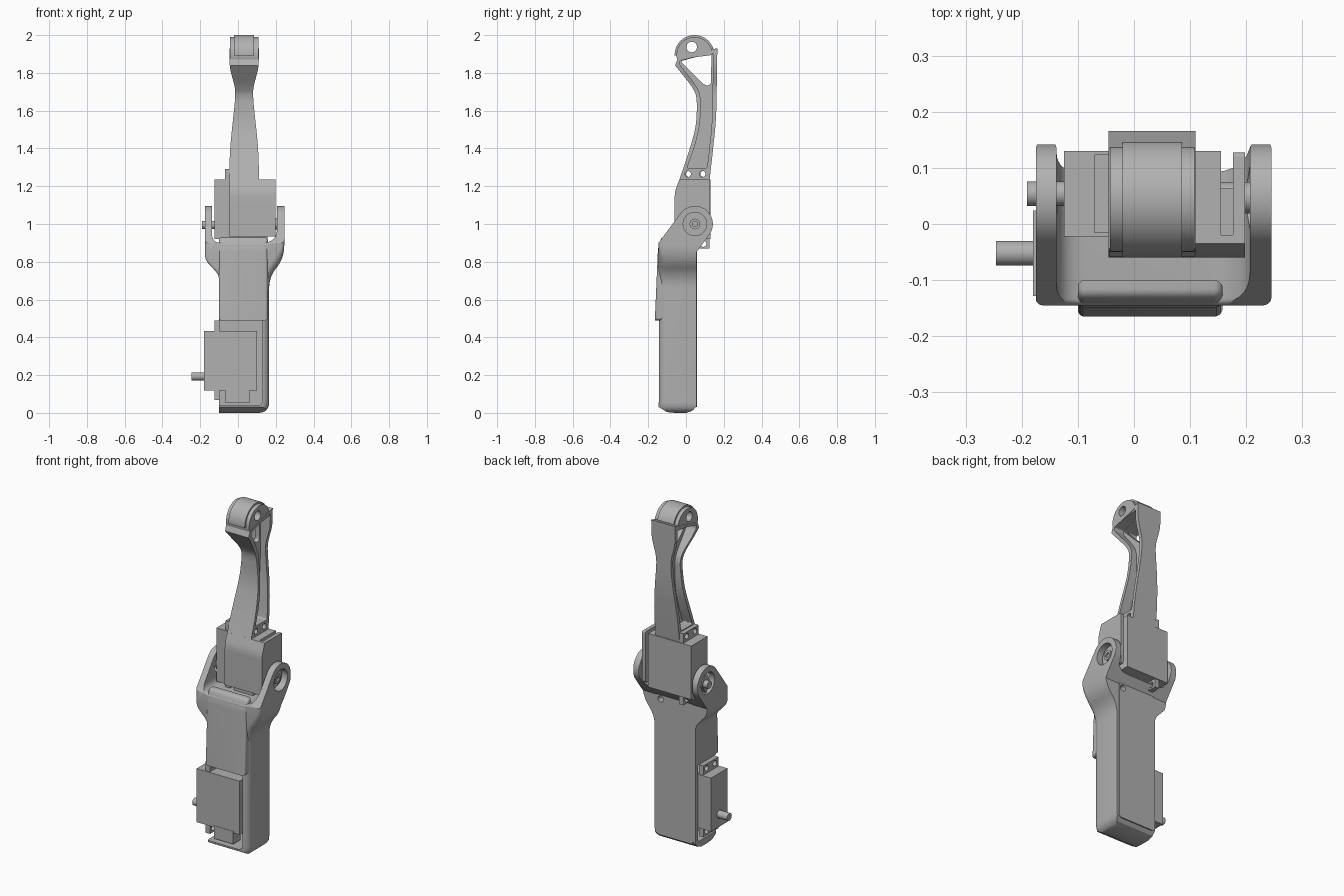
import bpy, bmesh
from math import sin, cos, radians, pi
from mathutils import Vector, Matrix

old = bpy.data.objects.get("Cube")
if old:
    bpy.data.objects.remove(old, do_unlink=True)

grey = bpy.data.materials.new("neutral grey")
grey.use_nodes = True
grey.diffuse_color = (0.44, 0.44, 0.44, 1)
grey.node_tree.nodes["Principled BSDF"].inputs["Base Color"].default_value = (0.44, 0.44, 0.44, 1)


def rounded(*pts):
    """Closed outline; a third number on a point rounds that corner."""
    out = []
    for i, p in enumerate(pts):
        c = Vector(p[:2])
        if len(p) < 3:
            out.append(c)
            continue
        a, b = Vector(pts[i - 1][:2]) - c, Vector(pts[(i + 1) % len(pts)][:2]) - c
        p0 = c + a.normalized() * min(p[2], a.length * 0.48)
        p1 = c + b.normalized() * min(p[2], b.length * 0.48)
        for k in range(9):
            t = k / 8
            out.append(p0 * (1 - t) ** 2 + c * 2 * t * (1 - t) + p1 * t * t)
    return out


def arc(u, v, r, a0, a1, n=32):
    angles = [radians(a0 + (a1 - a0) * k / n) for k in range(n + 1)]
    return [Vector((u + r * cos(a), v + r * sin(a))) for a in angles]


def circle(u, v, r):
    return arc(u, v, r, 0, 360, 36)[:-1]


def clamp(v):
    return min(1, max(0, v))


def finish(name, bm):
    bmesh.ops.recalc_face_normals(bm, faces=bm.faces)
    me = bpy.data.meshes.new(name)
    bm.to_mesh(me)
    bm.free()
    ob = bpy.data.objects.new(name, me)
    bpy.context.collection.objects.link(ob)
    return ob


def prism(name, loops, lo, hi, axis="X"):
    """Extrude a filled outline (later loops are holes) along X or Y."""
    cu = bpy.data.curves.new(name, "CURVE")
    cu.dimensions, cu.fill_mode = "2D", "BOTH"
    cu.extrude = (hi - lo) / 2
    for loop in loops:
        s = cu.splines.new("POLY")
        s.points.add(len(loop) - 1)
        for q, p in zip(s.points, loop):
            q.co = (p[0], p[1], 0, 1)
        s.use_cyclic_u = True
    tmp = bpy.data.objects.new(name + " outline", cu)
    bpy.context.collection.objects.link(tmp)
    dg = bpy.context.evaluated_depsgraph_get()
    me = bpy.data.meshes.new_from_object(tmp.evaluated_get(dg), depsgraph=dg)
    bpy.data.objects.remove(tmp, do_unlink=True)
    mid = (lo + hi) / 2
    if axis == "X":
        me.transform(Matrix(((0, 0, 1, mid), (1, 0, 0, 0), (0, 1, 0, 0), (0, 0, 0, 1))))
    else:
        me.transform(Matrix(((1, 0, 0, 0), (0, 0, -1, mid), (0, 1, 0, 0), (0, 0, 0, 1))))
    bm = bmesh.new()
    bm.from_mesh(me)
    bmesh.ops.remove_doubles(bm, verts=bm.verts, dist=1e-5)
    return finish(name, bm)


def soft_prism(name, loop, lo, hi, axis, lo_round, hi_round):
    """Extrude a counter-clockwise outline with rounded end rims."""
    inward = []
    for i, p in enumerate(loop):
        d0, d1 = (p - loop[i - 1]).normalized(), (loop[(i + 1) % len(loop)] - p).normalized()
        n = Vector((-d0.y - d1.y, d0.x + d1.x)).normalized()
        inward.append(n / max(0.4, n.dot(Vector((-d0.y, d0.x)))))
    steps = [(lo, 1, lo_round, k / 5) for k in range(6)]
    steps += [(hi, -1, hi_round, k / 5) for k in range(5, -1, -1)]
    bm = bmesh.new()
    rings = []
    for end, sign, radius, f in steps:
        ring = []
        for p, n in zip(loop, inward):
            r = radius(p)
            q = p + n * r * (1 - sin(f * pi / 2))
            c = end + sign * r * (1 - cos(f * pi / 2))
            ring.append(bm.verts.new((c, q.x, q.y) if axis == "X" else (q.x, c, q.y)))
        rings.append(ring)
    for a, b in zip(rings, rings[1:]):
        for i in range(len(loop)):
            bm.faces.new((a[i - 1], a[i], b[i], b[i - 1]))
    bm.faces.new(rings[0])
    bm.faces.new(rings[-1])
    return finish(name, bm)


def box(name, x0, x1, y0, y1, z0, z1):
    return prism(name, [[(y0, z0), (y1, z0), (y1, z1), (y0, z1)]], x0, x1)


def combine(ob, other, op):
    mod = ob.modifiers.new("shape", "BOOLEAN")
    mod.operation, mod.solver, mod.object = op, "EXACT", other
    dg = bpy.context.evaluated_depsgraph_get()
    me = bpy.data.meshes.new_from_object(ob.evaluated_get(dg), depsgraph=dg)
    ob.modifiers.clear()
    ob.data = me
    bpy.data.objects.remove(other, do_unlink=True)


# Lower shell and fork: front outline trimmed to the side outline
fork = rounded(
    (-.10, 0), (.165, 0, .06), (.165, .72, .06), (.245, .82, .07), (.245, 1.12),
    (.207, 1.12), (.207, .9, .08), (-.138, .9, .05), (-.138, 1.12),
    (-.175, 1.12), (-.175, .81, .03), (-.10, .73, .03))
shell = soft_prism("lower_shell", fork, -.145, .148, "Y",
                   lambda p: .012 + .03 * clamp((p.x - .1) / .06) * clamp((.9 - p.y) / .1),
                   lambda p: .014)
side = [Vector(p) for p in ((-.16, .04), (-.1, .004), (-.06, 0), (0, 0), (.035, .012), (.055, .035),
                            (.055, .85))]
side += arc(.047, 1.0, .095, -32, 143.5) + [Vector((-.16, .88))]
combine(shell, prism("side_trim", [side], -.4, .4), "INTERSECT")
combine(shell, prism("eye_cut", [circle(.047, 1.0, .062)], -.4, .4), "DIFFERENCE")
combine(shell, prism("bay_cut", [rounded((-.3, .04), (.13, .04, .03), (.13, .49), (-.3, .49))],
                     -.3, .03, "Y"), "DIFFERENCE")
combine(shell, prism("screw_cut", [circle(.125, .83, .018)], .02, .1, "Y"), "DIFFERENCE")

# Covers on the front and back of the shell
soft_prism("front_cover", rounded((-.165, .49), (-.10, .49), (-.10, .93), (-.13, .93, .02),
                                  (-.148, .88, .03)), -.10, .158, "X",
           lambda p: .012, lambda p: .015)
prism("back_cover", [rounded((-.088, .03, .02), (.15, .03, .02), (.15, .865, .02), (-.088, .865, .02)),
                     circle(.125, .83, .018)], .05, .058, "Y")


def servo(name, x, y, z):
    """Gear motor whose shaft points to -x."""
    box(name + "_case", x, x + .28, y - .076, y + .076, z, z + .315)
    holes = [circle(y + s, z + h, .016) for s in (-.038, .038) for h in (-.025, .345)]
    prism(name + "_tabs", [rounded((y - .07, z - .05), (y + .07, z - .05), (y + .07, z + .37),
                                   (y - .07, z + .37))] + holes, x + .055, x + .083)
    prism(name + "_shaft", [circle(y, z + .075, .022)], x - .066, x + .01)
    box(name + "_connector", x + .115, x + .24, y - .078, y - .01, z - .065, z + .01)


servo("lower_servo", -.18, -.052, .118)
servo("upper_servo", -.125, .054, .92)

# Pivot parts in the fork
prism("pivot_pin", [circle(.047, 1.0, .028), circle(.047, 1.0, .014)], .15, .225)
prism("pivot_core", [circle(.047, 1.0, .014)], .15, .215)
prism("pivot_horn", [rounded((.047, .935, .01), (.085, 1.0, .02), (.047, 1.065, .01),
                             (.009, 1.0, .02))], -.163, -.148)

# Bracket around the upper servo
prism("bracket_front", [rounded((-.06, .935), (-.02, .935), (-.02, 1.236), (-.035, 1.236),
                                (-.06, 1.17, .03))], -.045, .197)
prism("bracket_side", [rounded((-.06, .935, .02), (.127, .935, .02), (.127, 1.236, .008),
                               (-.035, 1.236), (-.06, 1.17, .03))], .176, .198)
box("bracket_spacer", .15, .18, -.03, .063, .94, 1.2)

# Finger: tapered flanged beam with a thin central web
CX = .0325
outline = rounded((.125, 1.235), (.137, 1.34, .1), (.16, 1.55, .1), (.166, 1.93),
                  (-.044, 1.875), (-.058, 1.84), (.03, 1.73, .04), (.057, 1.68, .04),
                  (.057, 1.53, .08), (.02, 1.395, .08), (-.035, 1.235))
pocket = rounded((.11, 1.295, .01), (.117, 1.34, .03), (.14, 1.55, .1), (.143, 1.908, .01),
                 (-.032, 1.864, .005), (-.032, 1.842, .01), (.045, 1.745, .03), (.077, 1.69, .04),
                 (.077, 1.53, .08), (.042, 1.395, .06), (.004, 1.295, .01))
bolts = [circle(y, 1.265, .016) for y in (.01, .087)]
window = rounded((-.03, 1.862, .012), (.135, 1.905, .015), (.132, 1.735, .02),
                 (.1, 1.733, .02), (.035, 1.797, .03))
half = [(.0775, 1.2), (.0775, 1.38, .12), (.0475, 1.66, .06), (.0475, 1.72, .03),
        (.0775, 1.83, .04), (.0775, 2.1)]
taper = [(CX + p[0], *p[1:]) for p in half] + [(CX - p[0], *p[1:]) for p in reversed(half)]
finger = prism("finger_frame", [outline, pocket] + bolts, -.2, .2)
combine(finger, prism("taper_cut", [rounded(*taper)], -.3, .3, "Y"), "INTERSECT")
prism("finger_web", [[Vector((p.x * .97 + .002, p.y)) for p in outline], window] + bolts,
      CX - .014, CX + .014)

# Rounded fingertip with a raised pad
prism("fingertip", [arc(.045, 1.895, .095, 0, 195), circle(.03, 1.937, .028)], CX - .075, CX + .075)
prism("fingertip_pad", [arc(.045, 1.895, .105, 18, 182) + arc(.045, 1.895, .086, 182, 18)],
      CX - .053, CX + .053)

# Material and shading
for ob in bpy.context.collection.objects:
    if ob.type == "MESH":
        ob.data.materials.clear()
        ob.data.materials.append(grey)
        bpy.ops.object.select_all(action="DESELECT")
        ob.select_set(True)
        bpy.context.view_layer.objects.active = ob
        bpy.ops.object.shade_smooth_by_angle(angle=radians(30))
